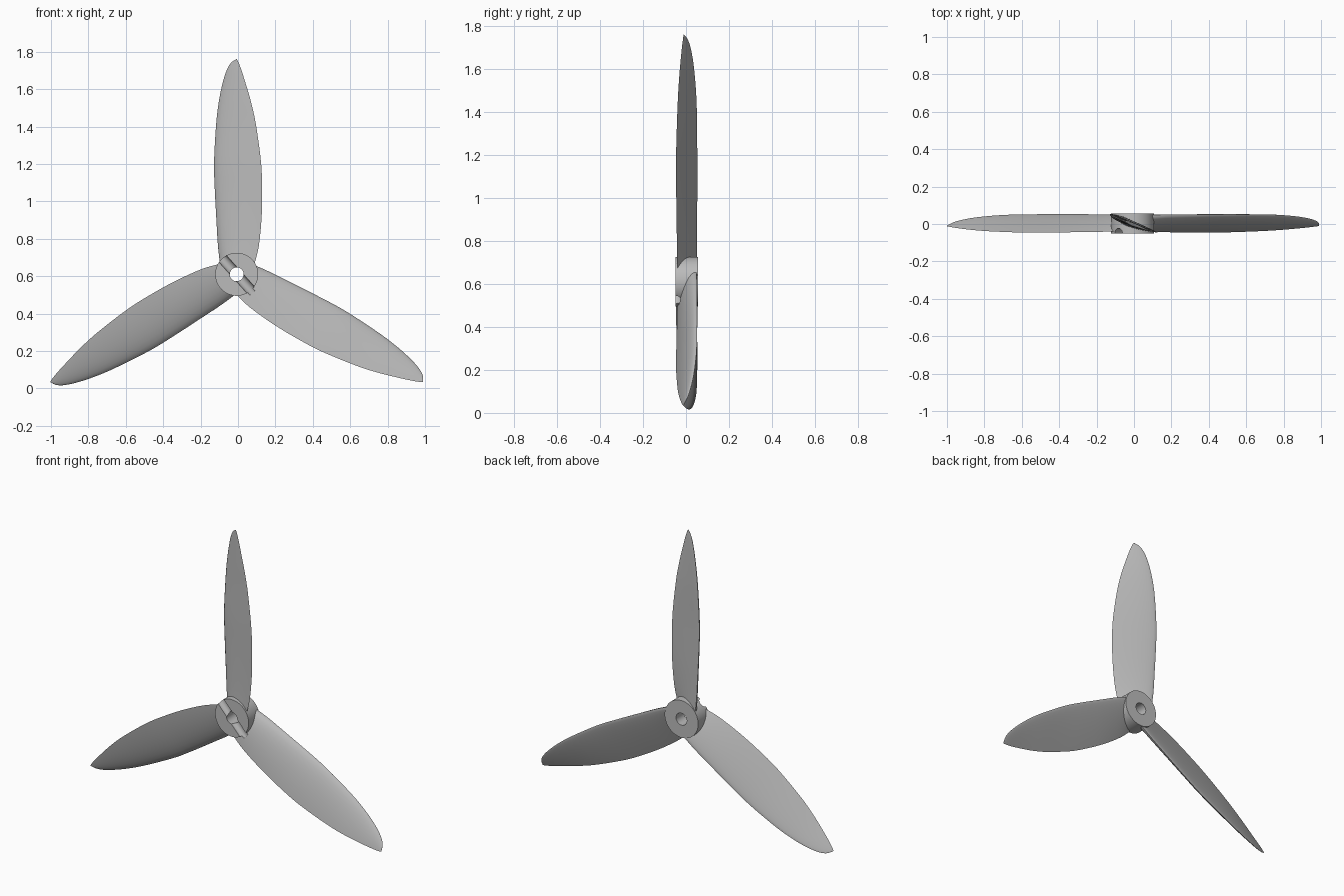
import bpy, math
from mathutils import Matrix, Vector

if "Cube" in bpy.data.objects:
    bpy.data.objects.remove(bpy.data.objects["Cube"], do_unlink=True)

grey = bpy.data.materials.new("plain grey")
grey.use_nodes = True
colour = (0.5, 0.5, 0.5, 1)
grey.diffuse_color = colour
grey.node_tree.nodes["Principled BSDF"].inputs["Base Color"].default_value = colour

CENTRE = Vector((-0.007, 0, 0.61))

# Blade stations: distance from axis, left x, right x, left y, right y, thickness
STATIONS = [
    (0.055, -0.088, 0.095, 0.048, -0.040, 0.040),
    (0.15, -0.100, 0.118, 0.050, -0.042, 0.036),
    (0.30, -0.109, 0.133, 0.051, -0.044, 0.033),
    (0.45, -0.117, 0.136, 0.052, -0.046, 0.030),
    (0.60, -0.121, 0.130, 0.052, -0.046, 0.028),
    (0.80, -0.110, 0.103, 0.050, -0.040, 0.024),
    (0.92, -0.096, 0.077, 0.044, -0.034, 0.020),
    (1.02, -0.076, 0.048, 0.034, -0.026, 0.015),
    (1.09, -0.054, 0.026, 0.021, -0.019, 0.010),
    (1.13, -0.031, 0.011, 0.007, -0.014, 0.005),
    (1.15, -0.003, 0.001, -0.010, -0.011, 0.001),
]


def smooth_rows(rows, steps):
    """Catmull-Rom interpolation between stations."""
    pts = [Vector(r) for r in rows]
    out = []
    for i in range(len(pts) - 1):
        p0, p1, p2 = pts[max(i - 1, 0)], pts[i], pts[i + 1]
        p3 = pts[min(i + 2, len(pts) - 1)]
        for s in range(steps):
            t = s / steps
            m1, m2 = (p2 - p0) / 2, (p3 - p1) / 2
            out.append(p1 + m1 * t + (3 * (p2 - p1) - 2 * m1 - m2) * t**2
                       + (2 * (p1 - p2) + m1 + m2) * t**3)
    return out + [pts[-1]]


def section(row, n=12):
    """Closed airfoil loop, rounded at the left edge and fuller on the front."""
    r, xl, xr, yl, yr, thick = row
    lead, trail = Vector((xl, yl, r)), Vector((xr, yr, r))
    chord = trail - lead
    front = Vector((chord.y, -chord.x, 0)).normalized()

    def point(t, side):
        swell = 2.6 * math.sqrt(t) * (1 - t)
        return lead + chord * t + front * (thick * swell * side)

    ts = [(1 - math.cos(math.pi * i / n)) / 2 for i in range(n + 1)]
    return [point(t, 0.75) for t in ts] + [point(t, -0.25) for t in reversed(ts[1:-1])]


def finish(obj):
    obj.data.materials.clear()
    obj.data.materials.append(grey)
    bpy.ops.object.select_all(action="DESELECT")
    obj.select_set(True)
    bpy.context.view_layer.objects.active = obj
    bpy.ops.object.shade_smooth_by_angle(angle=math.radians(35))


def cylinder(name, radius, y0, y1):
    bpy.ops.mesh.primitive_cylinder_add(vertices=64, radius=radius, depth=y1 - y0)
    obj = bpy.context.object
    obj.name = name
    obj.data.transform(Matrix.Translation((0, (y0 + y1) / 2, 0))
                       @ Matrix.Rotation(math.pi / 2, 4, "X"))
    obj.location = CENTRE
    return obj


# Cutters: shaft hole and the round pin groove across the front
hole = cylinder("hole_cutter", 0.037, -0.2, 0.2)
groove = cylinder("groove_cutter", 0.027, -0.13, 0.13)
groove.data.transform(Matrix.Translation((0, -0.05, 0))
                      @ Matrix.Rotation(math.radians(48), 4, "Y")
                      @ Matrix.Rotation(math.pi / 2, 4, "Z"))

# Hub
parts = [cylinder("hub", 0.115, -0.05, 0.055)]

# Three blades
loops = [section(r) for r in smooth_rows(STATIONS, 4)]
k = len(loops[0])
verts = [p for loop in loops for p in loop]
faces = [(a * k + i, a * k + (i + 1) % k, (a + 1) * k + (i + 1) % k, (a + 1) * k + i)
         for a in range(len(loops) - 1) for i in range(k)]
faces += [tuple(reversed(range(k))), tuple(range(len(verts) - k, len(verts)))]
for i, name in enumerate(("top_blade", "left_blade", "right_blade")):
    mesh = bpy.data.meshes.new(name)
    mesh.from_pydata(verts, [], faces)
    mesh.transform(Matrix.Rotation(i * math.tau / 3, 4, "Y"))
    blade = bpy.data.objects.new(name, mesh)
    blade.location = CENTRE
    bpy.context.collection.objects.link(blade)
    parts.append(blade)

# Cut every part, then drop the cutters
for obj in parts:
    for cutter in (hole, groove):
        mod = obj.modifiers.new("cut", "BOOLEAN")
        mod.operation, mod.solver, mod.object = "DIFFERENCE", "EXACT", cutter
bpy.context.view_layer.update()
graph = bpy.context.evaluated_depsgraph_get()
cut = [bpy.data.meshes.new_from_object(o.evaluated_get(graph)) for o in parts]
for obj, mesh in zip(parts, cut):
    obj.modifiers.clear()
    obj.data = mesh
    finish(obj)
for cutter in (hole, groove):
    bpy.data.objects.remove(cutter, do_unlink=True)
